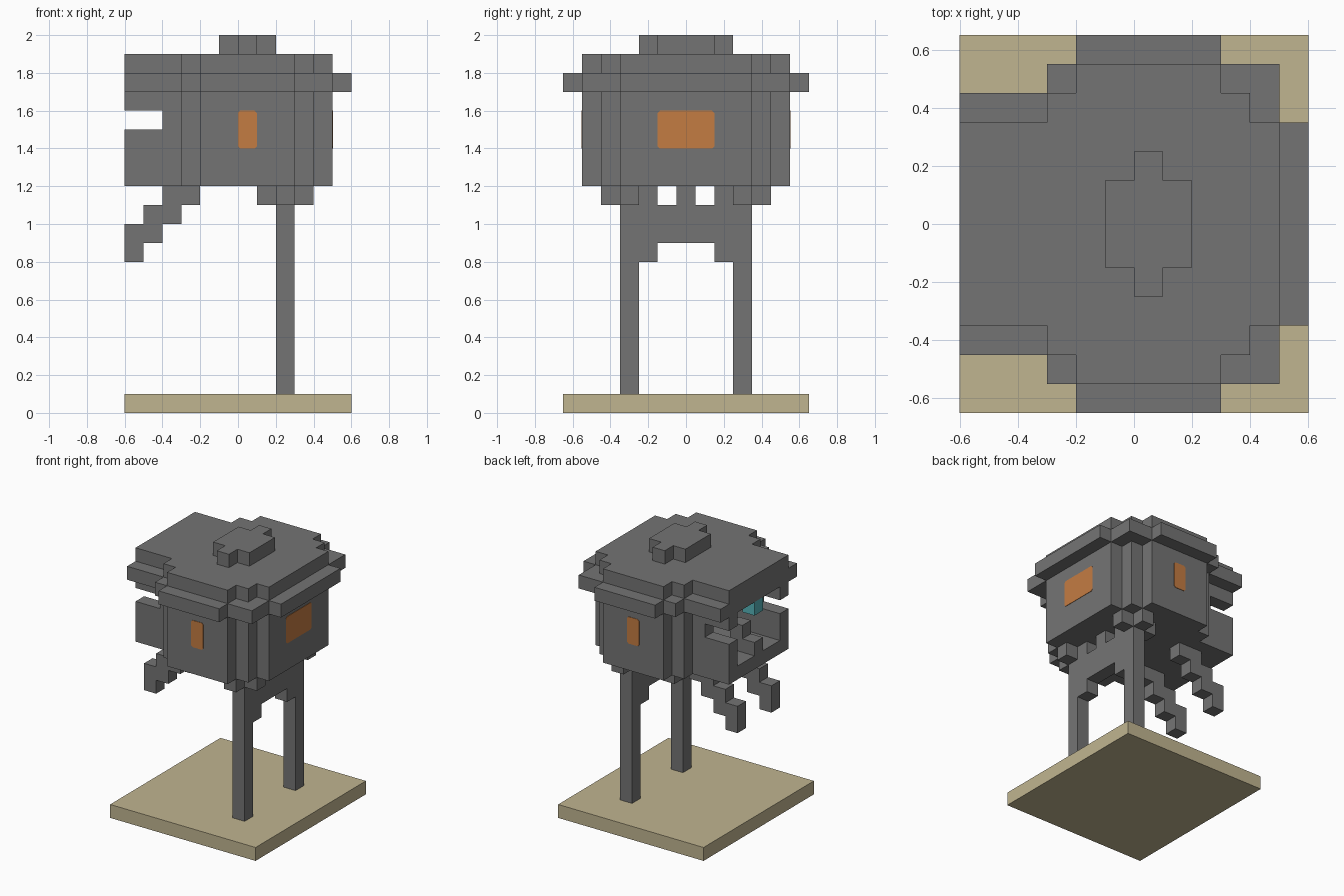
import bpy, bmesh
from mathutils import Vector

cube = bpy.data.objects.get("Cube")
if cube:
    bpy.data.objects.remove(cube, do_unlink=True)


def material(name, rgb):
    m = bpy.data.materials.new(name)
    m.use_nodes = True
    m.diffuse_color = (*rgb, 1)
    m.node_tree.nodes["Principled BSDF"].inputs["Base Color"].default_value = (*rgb, 1)
    return m


GREY = material("dark grey", (0.175, 0.175, 0.175))
SAND = material("sand", (0.53, 0.46, 0.28))
ORANGE = material("orange", (0.55, 0.20, 0.055))
TEAL = material("teal", (0.095, 0.45, 0.48))


def prism(name, outline, axis, lo, hi, mat=GREY):
    """Extrude a flat outline along one axis, from lo to hi."""
    def place(a, b, c):
        return {"x": (c, a, b), "y": (a, c, b), "z": (a, b, c)}[axis]
    bm = bmesh.new()
    face = bm.faces.new([bm.verts.new(place(a, b, lo)) for a, b in outline])
    ext = bmesh.ops.extrude_face_region(bm, geom=[face])
    moved = [v for v in ext["geom"] if isinstance(v, bmesh.types.BMVert)]
    bmesh.ops.translate(bm, verts=moved, vec=Vector(place(0, 0, hi - lo)))
    bmesh.ops.recalc_face_normals(bm, faces=bm.faces)
    mesh = bpy.data.meshes.new(name)
    bm.to_mesh(mesh)
    bm.free()
    mesh.materials.append(mat)
    ob = bpy.data.objects.new(name, mesh)
    bpy.context.collection.objects.link(ob)
    return ob


def box(name, xs, ys, zs, mat=GREY):
    outline = [(xs[0], ys[0]), (xs[1], ys[0]), (xs[1], ys[1]), (xs[0], ys[1])]
    return prism(name, outline, "z", *zs, mat)


def stepped(columns, end):
    """Symmetric stepped plan from (x start, half depth) columns."""
    half = []
    for i, (x, d) in enumerate(columns):
        nxt = columns[i + 1][0] if i + 1 < len(columns) else end
        half += [(x, d), (nxt, d)]
    return half + [(x, -d) for x, d in reversed(half)]


def cut(target, cutter):
    cutter.hide_render = True
    mod = target.modifiers.new("cut", "BOOLEAN")
    mod.operation, mod.solver, mod.object = "DIFFERENCE", "EXACT", cutter
    bpy.context.view_layer.objects.active = target
    bpy.ops.object.modifier_apply(modifier=mod.name)
    bpy.data.objects.remove(cutter, do_unlink=True)


# Ground plate
box("base_plate", (-0.6, 0.6), (-0.65, 0.65), (0, 0.1), SAND)

# Two legs joined by an arch, with short posts up to the cabin
half = [(0.05, 1.2), (0.05, 1.1), (0.15, 1.1), (0.15, 1.2), (0.35, 1.2), (0.35, 0.1),
        (0.25, 0.1), (0.25, 0.8), (0.15, 0.8), (0.15, 0.9)]
prism("leg_frame", half + [(-y, z) for y, z in reversed(half)], "x", 0.2, 0.3)

# Stepped struts and cross-shaped leg brackets on both sides
strut = [(-0.6, 0.8)]
for i in range(4):
    x, z = -0.5 + i * 0.1, 0.8 + i * 0.1
    strut += [(x, z), (x, z + 0.1)]
strut += [(-0.4, 1.2), (-0.4, 1.1), (-0.5, 1.1), (-0.5, 1.0), (-0.6, 1.0)]
for side, s in (("left", 1), ("right", -1)):
    def span(a, b):
        return sorted((s * a, s * b))
    prism(side + "_strut", strut, "y", *span(0.15, 0.25))
    box(side + "_bracket_outer", (0.3, 0.4), span(0.25, 0.35), (1.1, 1.2))
    box(side + "_bracket_inner", (0.1, 0.2), span(0.25, 0.35), (1.1, 1.2))
    box(side + "_bracket_end", (0.2, 0.3), span(0.35, 0.45), (1.1, 1.2))

# Cabin: hollow shell, open at one end, with a slot above the balcony walls
plan = stepped([(-0.6, 0.35), (-0.3, 0.45), (-0.2, 0.55), (0.3, 0.45), (0.4, 0.35)], 0.5)
room = stepped([(-0.7, 0.25), (-0.2, 0.35), (-0.1, 0.45), (0.2, 0.35), (0.3, 0.25)], 0.4)
cabin = prism("cabin", plan, "z", 1.2, 1.7)
cut(cabin, prism("room_cutter", room, "z", 1.3, 1.8))
cut(cabin, box("slot_cutter", (-0.7, -0.4), (-0.8, 0.8), (1.5, 1.6)))

# Roof: wide eave, upper slab and cross-shaped cap
eave = stepped([(-0.6, 0.45), (-0.3, 0.55), (-0.2, 0.65), (0.3, 0.55), (0.5, 0.35)], 0.6)
prism("roof_eave", eave, "z", 1.7, 1.8)
prism("roof_slab", plan, "z", 1.8, 1.9)
prism("roof_cap", stepped([(-0.1, 0.15), (0, 0.25), (0.1, 0.15)], 0.2), "z", 1.9, 2.0)

# Balcony seat and hanging lamp
box("seat", (-0.6, -0.5), (-0.05, 0.05), (1.3, 1.4))
box("seat_back", (-0.5, -0.4), (-0.05, 0.05), (1.3, 1.5))
box("lamp", (-0.6, -0.5), (-0.05, 0.05), (1.6, 1.7), TEAL)


# Windows: thin plates with clipped corners
def window(name, axis, a0, a1, lo, hi):
    c, z0, z1 = 0.012, 1.4, 1.6
    outline = [(a0 + c, z0), (a1 - c, z0), (a1, z0 + c), (a1, z1 - c),
               (a1 - c, z1), (a0 + c, z1), (a0, z1 - c), (a0, z0 + c)]
    prism(name, outline, axis, lo, hi, ORANGE)


window("front_window", "y", 0, 0.1, -0.553, -0.549)
window("back_window", "y", 0, 0.1, 0.549, 0.553)
window("side_window", "x", -0.15, 0.15, 0.499, 0.503)
